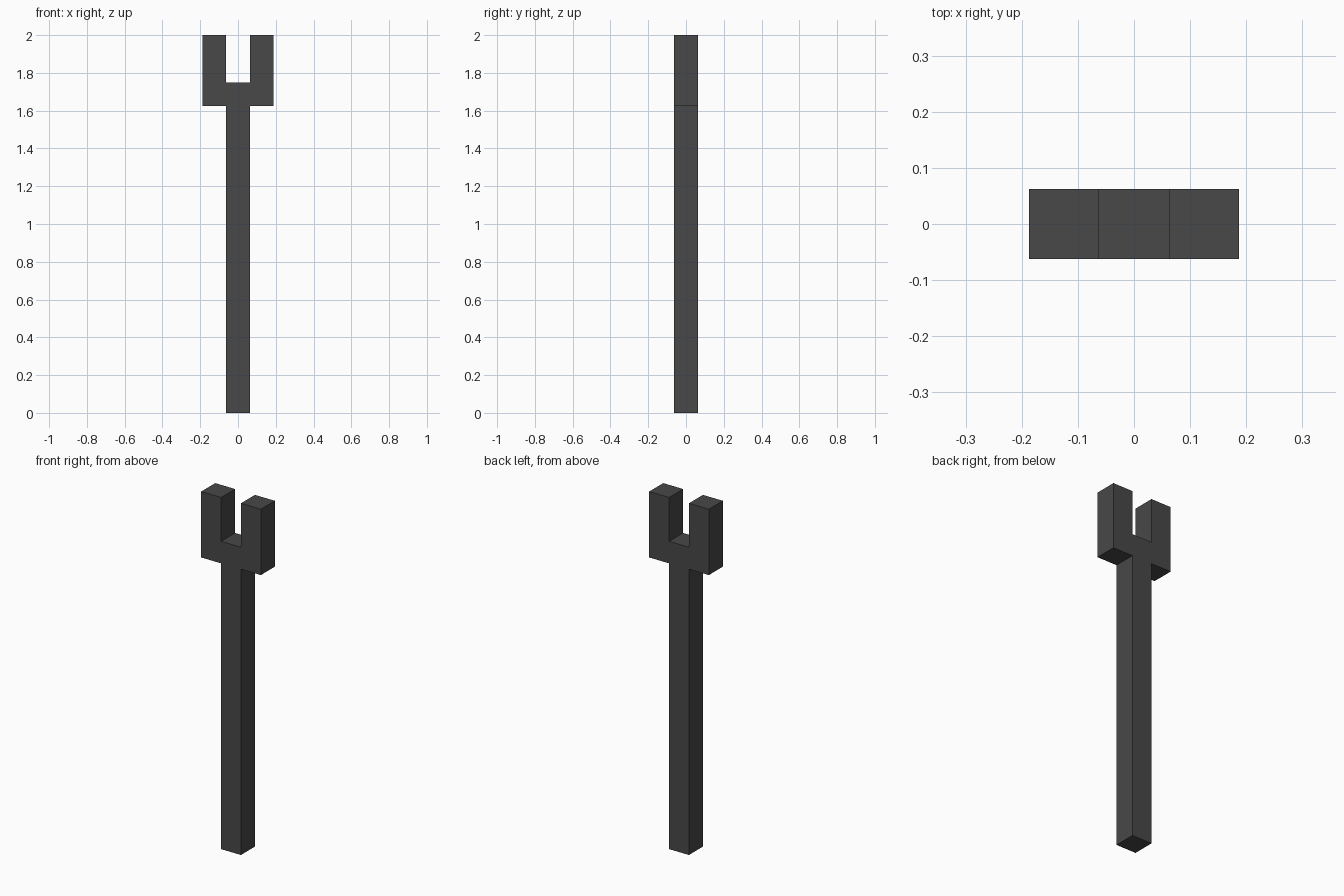
import bpy
import bmesh

cube = bpy.data.objects.get("Cube")
if cube:
    bpy.data.objects.remove(cube, do_unlink=True)

# Dark grey material
grey = bpy.data.materials.new("dark_grey")
grey.use_nodes = True
colour = (0.065, 0.065, 0.065, 1.0)
grey.diffuse_color = colour
bsdf = next(n for n in grey.node_tree.nodes if n.type == 'BSDF_PRINCIPLED')
bsdf.inputs["Base Color"].default_value = colour

HALF = 0.0625    # half thickness of the square bar
OUTER = 0.1875   # half width of the fork head
HEAD_Z, NOTCH_Z, TOP_Z = 1.625, 1.75, 2.0

# Right half of the fork outline, mirrored to close the loop
half = [(HALF, 0), (HALF, HEAD_Z), (OUTER, HEAD_Z),
        (OUTER, TOP_Z), (HALF, TOP_Z), (HALF, NOTCH_Z)]
outline = half + [(-x, z) for x, z in reversed(half)]

# Extrude the outline from front to back
bm = bmesh.new()
face = bm.faces.new([bm.verts.new((x, -HALF, z)) for x, z in outline])
result = bmesh.ops.extrude_face_region(bm, geom=[face], use_keep_orig=True)
verts = [v for v in result["geom"] if isinstance(v, bmesh.types.BMVert)]
bmesh.ops.translate(bm, vec=(0, 2 * HALF, 0), verts=verts)
bmesh.ops.recalc_face_normals(bm, faces=bm.faces)

mesh = bpy.data.meshes.new("forked_staff")
bm.to_mesh(mesh)
bm.free()
mesh.materials.append(grey)
staff = bpy.data.objects.new("forked_staff", mesh)
bpy.context.collection.objects.link(staff)
